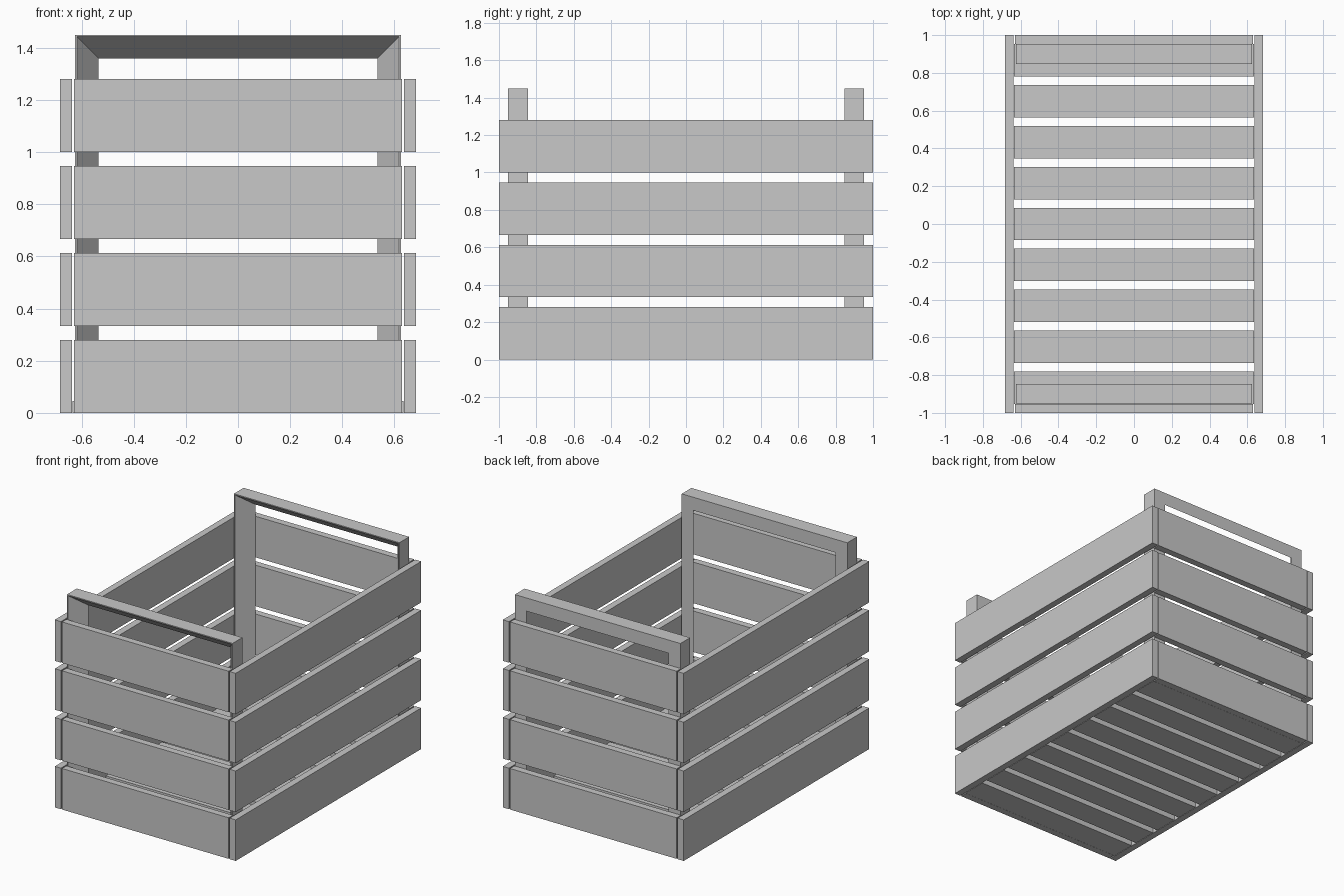
import bpy
import bmesh

default = bpy.data.objects.get("Cube")
if default:
    bpy.data.objects.remove(default, do_unlink=True)

# One plain grey for the whole crate
grey = bpy.data.materials.new("plain_grey")
grey.use_nodes = True
colour = (0.58, 0.58, 0.58, 1)
grey.diffuse_color = colour
grey.node_tree.nodes["Principled BSDF"].inputs["Base Color"].default_value = colour


def finish(name, bm):
    bmesh.ops.recalc_face_normals(bm, faces=bm.faces)
    mesh = bpy.data.meshes.new(name)
    bm.to_mesh(mesh)
    bm.free()
    mesh.materials.append(grey)
    obj = bpy.data.objects.new(name, mesh)
    bpy.context.collection.objects.link(obj)
    return obj


def board(name, x, y, z):
    """Box spanning the given (low, high) ranges."""
    bm = bmesh.new()
    bmesh.ops.create_cube(bm, size=1)
    for v in bm.verts:
        v.co = [r[0] if c < 0 else r[1] for c, r in zip(v.co, (x, y, z))]
    return finish(name, bm)


def handle_frame(name, y_front, y_back):
    """Mitred arch with a wedge section: wide at the back, thin at the front."""
    half, top, foot = 0.625, 1.45, 0.045

    def arch(inset, y):
        w, h = half - inset, top - inset
        return [bm.verts.new(p) for p in
                ((-w, y, foot), (-w, y, h), (w, y, h), (w, y, foot))]

    bm = bmesh.new()
    loops = [arch(0, y_front), arch(0, y_back),
             arch(0.09, y_back), arch(0.007, y_front)]
    for a, b in zip(loops, loops[1:] + loops[:1]):
        for i in range(3):
            bm.faces.new((a[i], a[i + 1], b[i + 1], b[i]))
    for end in (0, 3):
        bm.faces.new([loop[end] for loop in loops])
    return finish(name, bm)


# Four rows of wall slats
for row in range(4):
    z = (row / 3, row / 3 + 0.28)
    board(f"left_slat_{row}", (0.637, 0.683), (-1, 1), z)
    board(f"right_slat_{row}", (-0.683, -0.637), (-1, 1), z)
    board(f"front_slat_{row}", (-0.629, 0.629), (-1, -0.953), z)
    board(f"back_slat_{row}", (-0.629, 0.629), (0.953, 1), z)

# Floor slats
for i in range(-4, 5):
    y = i * 0.2165
    board(f"floor_slat_{i + 4}", (-0.634, 0.634), (y - 0.086, y + 0.086), (0, 0.045))

# Handle frames, both facing the same way
handle_frame("front_handle_frame", -0.951, -0.846)
handle_frame("back_handle_frame", 0.848, 0.953)
